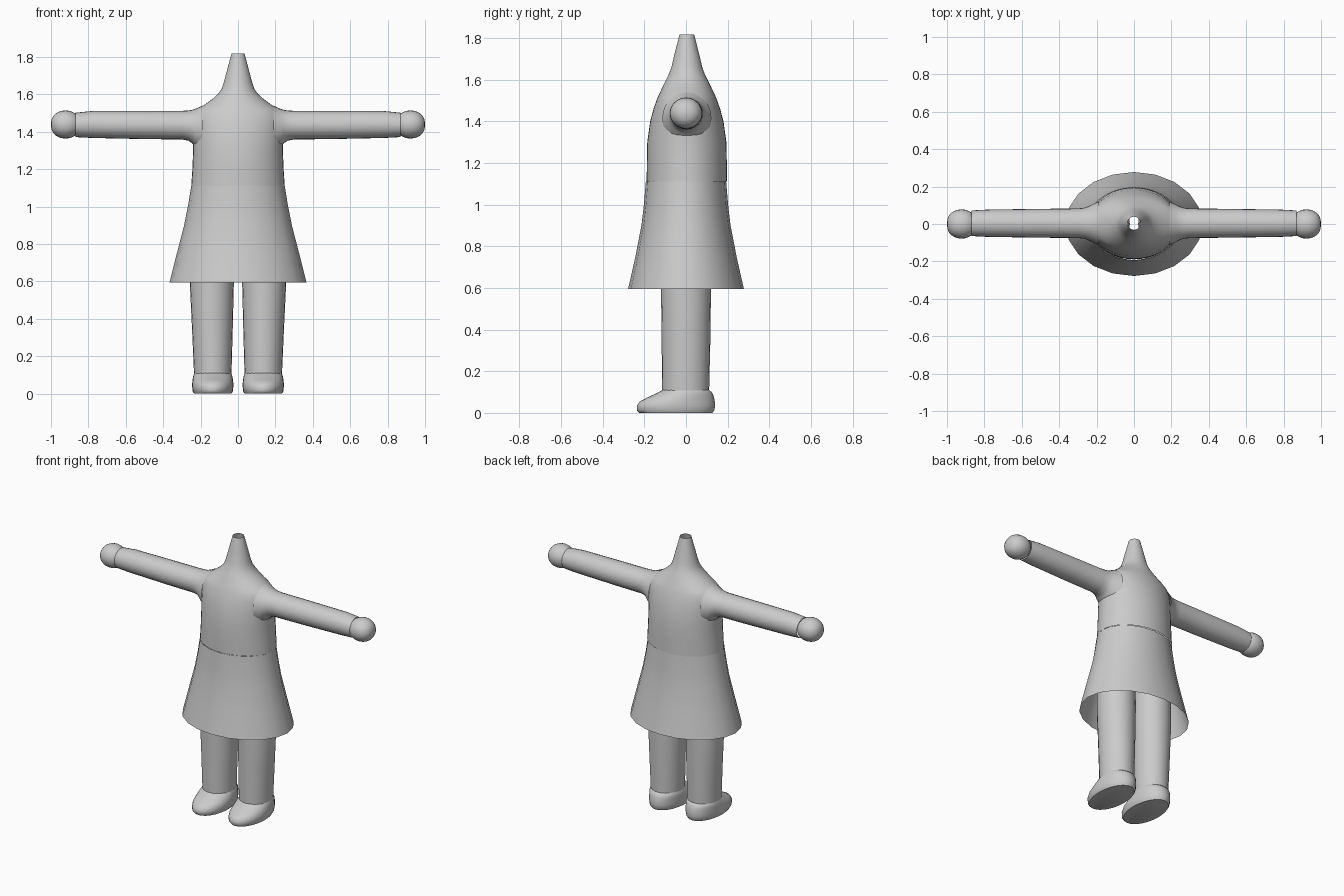
import bpy, bmesh, math
from mathutils import Vector

cube = bpy.data.objects.get("Cube")
if cube:
    bpy.data.objects.remove(cube)

grey = bpy.data.materials.new("plain grey")
grey.use_nodes = True
colour = (0.6, 0.6, 0.6, 1)
grey.diffuse_color = colour
grey.node_tree.nodes["Principled BSDF"].inputs["Base Color"].default_value = colour


def loft(name, rings, axis="z", sides=20, cap_start=False, cap_end=False, angle=50):
    """Skin elliptical rings (centre, half width, half depth) along z or x."""
    bm = bmesh.new()
    loops = []
    for centre, a, b in rings:
        loop = []
        for i in range(sides):
            t = math.tau * i / sides
            u, v = a * math.cos(t), b * math.sin(t)
            offset = (u, v, 0) if axis == "z" else (0, u, v)
            loop.append(bm.verts.new(Vector(centre) + Vector(offset)))
        loops.append(loop)
    for low, high in zip(loops, loops[1:]):
        for i in range(sides):
            j = (i + 1) % sides
            bm.faces.new((low[i], low[j], high[j], high[i]))
    if cap_start:
        bm.faces.new(loops[0][::-1])
    if cap_end:
        bm.faces.new(loops[-1])
    # mirrored arms run towards -x, so turn their faces outward
    if axis == "x" and rings[-1][0][0] < 0:
        bmesh.ops.reverse_faces(bm, faces=bm.faces)
    mesh = bpy.data.meshes.new(name)
    bm.to_mesh(mesh)
    bm.free()
    mesh.materials.append(grey)
    obj = bpy.data.objects.new(name, mesh)
    bpy.context.collection.objects.link(obj)
    bpy.ops.object.select_all(action="DESELECT")
    obj.select_set(True)
    bpy.context.view_layer.objects.active = obj
    bpy.ops.object.shade_smooth_by_angle(angle=math.radians(angle))
    return obj


# Torso with sloping shoulders and open neck: z, half width, half depth
torso = [(1.11, .25, .193), (1.2, .244, .192), (1.3, .24, .19), (1.4, .243, .176),
         (1.46, .243, .16), (1.5, .236, .146), (1.52, .215, .138), (1.545, .178, .126),
         (1.575, .137, .112), (1.605, .104, .097), (1.63, .087, .085),
         (1.66, .077, .074), (1.72, .061, .06), (1.818, .035, .035)]
loft("torso", [((0, .004, z), a, b) for z, a, b in torso], sides=40)

# Flared skirt, open underneath
skirt = [(.595, .366, .278), (.75, .327, .243), (.9, .288, .214),
         (1.0, .268, .202), (1.11, .25, .193)]
loft("skirt", [((0, 0, z), a, b) for z, a, b in skirt])

# Arm: x, bottom z, top z, half depth; flares into the shoulder
arm = [(.19, 1.29, 1.54, .118), (.225, 1.312, 1.524, .1), (.245, 1.338, 1.517, .09),
       (.265, 1.352, 1.514, .083), (.3, 1.359, 1.512, .079), (.5, 1.361, 1.512, .077),
       (.78, 1.367, 1.511, .073), (.84, 1.37, 1.505, .07), (.87, 1.372, 1.502, .068)]
# Foot: z, front y, back y, half width
foot = [(0, -.225, .128, .1), (.012, -.236, .136, .107), (.035, -.236, .14, .11),
        (.055, -.222, .138, .11), (.072, -.19, .135, .108), (.088, -.155, .13, .106),
        (.1, -.13, .123, .103), (.11, -.114, .112, .099)]

for side, s in (("left", 1), ("right", -1)):
    loft(side + "_arm",
         [((s * x, .004, (lo + hi) / 2), d, (hi - lo) / 2) for x, lo, hi, d in arm], "x", 24)

    # Rounded mitten hand
    hand = []
    for i in range(13):
        t = math.pi * (i + .12) / 12.24
        swell = max(math.sin(t), 0) ** .8
        hand.append(((s * (.922 - .078 * math.cos(t)), 0, 1.439), .078 * swell, .075 * swell))
    loft(side + "_hand", hand, "x", 24, True, True)

    loft(side + "_leg", [((s * .135, -.002, .1), .1, .113), ((s * .137, 0, .35), .109, .117),
                         ((s * .14, 0, .6), .118, .12), ((s * .14, 0, 1.0), .11, .12)],
         sides=24, cap_end=True)
    loft(side + "_foot", [((s * .135, (f + b) / 2, z), w, (b - f) / 2) for z, f, b, w in foot],
         sides=28, cap_start=True, cap_end=True)
